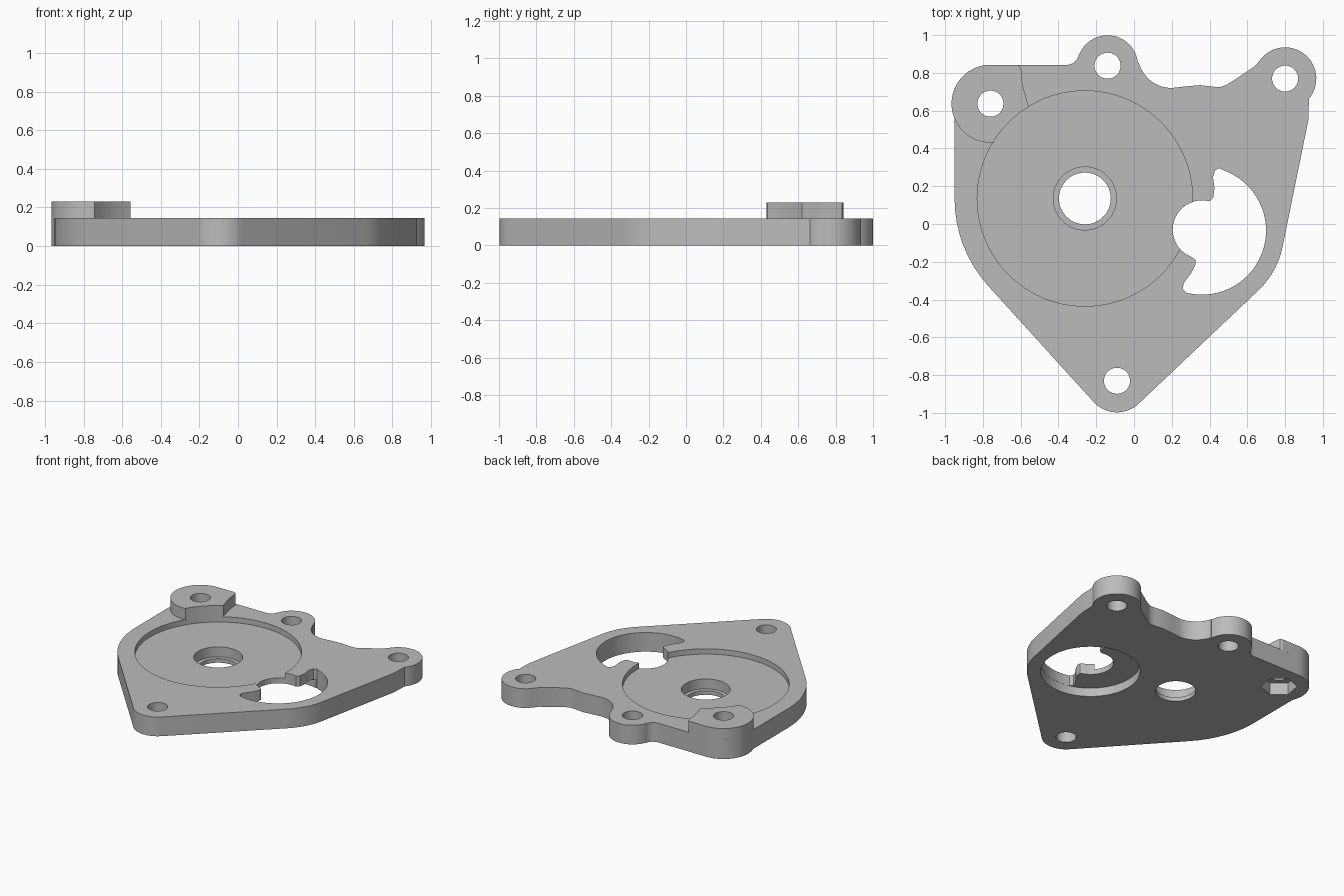
import bpy, bmesh
from math import cos, sin, radians

cube = bpy.data.objects.get("Cube")
if cube:
    bpy.data.objects.remove(cube, do_unlink=True)

metal = bpy.data.materials.new("plain_grey")
metal.use_nodes = True
grey = (0.5, 0.5, 0.5, 1)
metal.diffuse_color = grey
metal.node_tree.nodes["Principled BSDF"].inputs["Base Color"].default_value = grey

THICK, PAD_TOP = 0.145, 0.23
RECESS_Z, POCKET_Z = 0.105, 0.065
BORE = (-0.26, 0.135)
POCKET = (0.36, -0.035)
PAD, TOP_EAR, SIDE_EAR, FOOT = (-0.76, 0.637), (-0.14, 0.838), (0.8, 0.77), (-0.09, -0.83)


def arc(centre, r, a0, a1):
    n = max(4, int(abs(a1 - a0) / 5))
    angles = [radians(a0 + (a1 - a0) * i / n) for i in range(n + 1)]
    return [(centre[0] + r * cos(a), centre[1] + r * sin(a)) for a in angles]


def circle(centre, r, sides=72, turn=0):
    angles = [radians(turn + 360 * i / sides) for i in range(sides)]
    return [(centre[0] + r * cos(a), centre[1] + r * sin(a)) for a in angles]


def prism(name, outline, z0, z1):
    bm = bmesh.new()
    face = bm.faces.new([bm.verts.new((x, y, z0)) for x, y in outline])
    walls = bmesh.ops.extrude_face_region(bm, geom=[face])
    top = [v for v in walls["geom"] if isinstance(v, bmesh.types.BMVert)]
    bmesh.ops.translate(bm, verts=top, vec=(0, 0, z1 - z0))
    bmesh.ops.recalc_face_normals(bm, faces=bm.faces)
    mesh = bpy.data.meshes.new(name)
    bm.to_mesh(mesh)
    bm.free()
    mesh.materials.append(metal)
    obj = bpy.data.objects.new(name, mesh)
    bpy.context.collection.objects.link(obj)
    return obj


def cut(target, outline, z0, z1):
    cutter = prism("cutter", outline, z0, z1)
    cutter.hide_render = True
    mod = target.modifiers.new("cut", "BOOLEAN")
    mod.operation, mod.solver, mod.object = "DIFFERENCE", "EXACT", cutter
    bpy.context.view_layer.objects.active = target
    bpy.ops.object.modifier_apply(modifier=mod.name)
    bpy.data.objects.remove(cutter, do_unlink=True)


# Plate outline, counter-clockwise from the foot
outline = (
    arc(FOOT, 0.167, 222, 313)
    + arc(POCKET, 0.435, -47, -12)
    + [(0.923, 0.55)]
    + arc(SIDE_EAR, 0.165, -40, 138)
    + [(0.64, 0.835), (0.53, 0.762), (0.49, 0.737), (0.455, 0.725),
       (0.42, 0.727), (0.35, 0.735), (0.27, 0.728)]
    + arc((0.2, 0.9), 0.18, 270, 195)
    + arc(TOP_EAR, 0.161, 5, 158)
    + arc((-0.36, 0.912), 0.07, -10, -90)
    + arc(PAD, 0.206, 90, 203)
    + arc(BORE, 0.69, 180, 222)
)
plate = prism("plate", outline, 0, THICK)

# Raised corner pad, trimmed by the round recess
pad_outline = (
    arc(PAD, 0.206, 90, 275)
    + arc(BORE, 0.57, 148, 121.5)
    + [(-0.58, 0.7), (-0.592, 0.75), (-0.597, 0.815), (-0.605, 0.835), (-0.62, 0.843)]
)
pad = prism("raised_pad", pad_outline, THICK, PAD_TOP)

# Round recess, stepped bore and underside pocket
cut(plate, circle(BORE, 0.57, 120), RECESS_Z, 0.4)
cut(plate, circle(BORE, 0.167), 0.03, 0.4)
cut(plate, circle(BORE, 0.137), -0.1, 0.4)
cut(plate, circle(POCKET, 0.34, 96), -0.1, POCKET_Z)

# Curved window through the pocket
window = (
    arc(POCKET, 0.339, -105, 70)
    + [(0.452, 0.296), (0.43, 0.285), (0.418, 0.25), (0.426, 0.19),
       (0.42, 0.14), (0.4, 0.122)]
    + arc((0.36, -0.03), 0.155, 90, 240)
    + [(0.305, -0.175), (0.325, -0.19), (0.325, -0.215), (0.3, -0.265),
       (0.265, -0.31), (0.257, -0.34)]
)
cut(plate, window, -0.1, 0.4)

# Bolt holes, with a hexagonal nut pocket under the pad
for spot in (PAD, TOP_EAR, SIDE_EAR, FOOT):
    cut(plate, circle(spot, 0.069, 48), -0.1, 0.4)
cut(pad, circle(PAD, 0.069, 48), 0, 0.4)
cut(plate, circle(PAD, 0.125, 6, 20), -0.1, 0.09)

for part in (plate, pad):
    bpy.ops.object.select_all(action="DESELECT")
    part.select_set(True)
    bpy.context.view_layer.objects.active = part
    bpy.ops.object.shade_smooth_by_angle(angle=radians(25))
